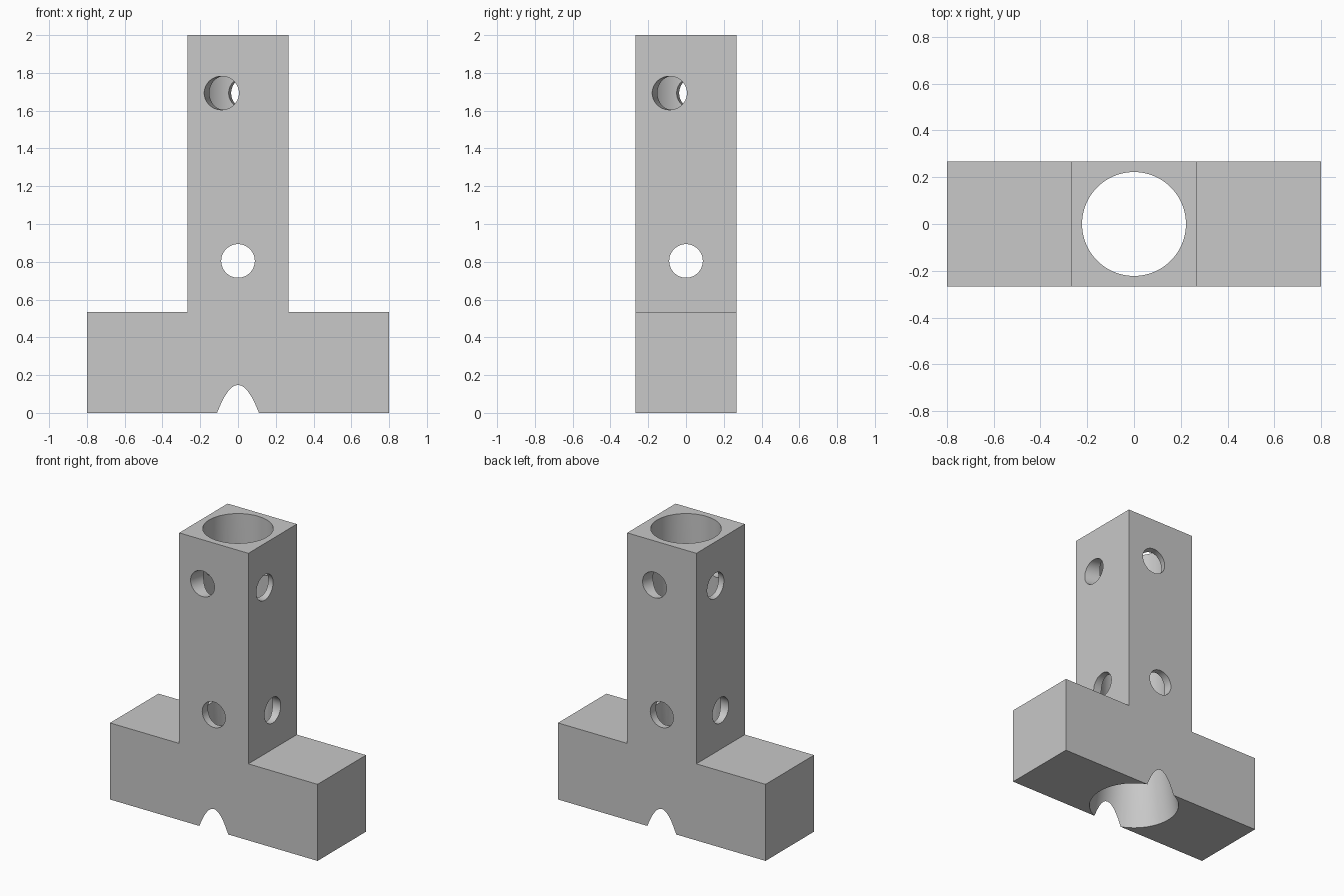
import bpy, bmesh
from math import sin, cos, pi, radians
from mathutils import Matrix, Vector

if "Cube" in bpy.data.objects:
    bpy.data.objects.remove(bpy.data.objects["Cube"], do_unlink=True)

U = 2 / 22.5          # design unit: the post is 6 units wide
HALF = 3 * U          # half thickness of post and base
SIDES = 96

grey = bpy.data.materials.new("plain grey")
grey.use_nodes = True
colour = (0.58, 0.58, 0.58, 1)
grey.diffuse_color = colour
grey.node_tree.nodes["Principled BSDF"].inputs["Base Color"].default_value = colour


def make_object(name, bm):
    bmesh.ops.recalc_face_normals(bm, faces=bm.faces)
    mesh = bpy.data.meshes.new(name)
    bm.to_mesh(mesh)
    bm.free()
    mesh.materials.append(grey)
    obj = bpy.data.objects.new(name, mesh)
    bpy.context.collection.objects.link(obj)
    return obj


def t_block():
    """Inverted T outline extruded from front to back."""
    right = [(9 * U, 0), (9 * U, 6 * U), (HALF, 6 * U), (HALF, 2)]
    outline = right + [(-x, z) for x, z in reversed(right)]
    bm = bmesh.new()
    face = bm.faces.new([bm.verts.new((x, -HALF, z)) for x, z in outline])
    new = bmesh.ops.extrude_face_region(bm, geom=[face])["geom"]
    verts = [g for g in new if isinstance(g, bmesh.types.BMVert)]
    bmesh.ops.translate(bm, verts=verts, vec=(0, 2 * HALF, 0))
    return make_object("post_and_base", bm)


def lathe(name, profile):
    """Closed solid of revolution about z from (radius, z) pairs."""
    bm = bmesh.new()
    rings = [[bm.verts.new((r * cos(2 * pi * i / SIDES), r * sin(2 * pi * i / SIDES), z))
              for i in range(SIDES)] for r, z in profile]
    for low, high in zip(rings, rings[1:]):
        for i in range(SIDES):
            j = (i + 1) % SIDES
            bm.faces.new((low[i], low[j], high[j], high[i]))
    bm.faces.new(rings[0])
    bm.faces.new(rings[-1])
    return make_object(name, bm)


def cross_hole(name, z, offset, skew, turn):
    """Horizontal drill along y, skewed about z, then turned to its face."""
    obj = lathe(name, [(U, -0.5), (U, 0.5)])
    obj.data.transform(Matrix.Translation((0, 0, z))
                       @ Matrix.Rotation(turn, 4, "Z")
                       @ Matrix.Translation((offset, 0, 0))
                       @ Matrix.Rotation(-skew, 4, "Z")
                       @ Matrix.Rotation(pi / 2, 4, "X"))
    return obj


block = t_block()

# Straight bore with a flared mouth that breaks through front and back
slope = 0.75 / 5
bore = lathe("bore_cutter", [(3.25 * U + 0.1 * slope, -0.1), (2.5 * U, 5 * U), (2.5 * U, 2.1)])
cutters = [bore]

# Straight lower holes and skewed upper holes, one pair per direction
for label, turn in (("front", 0), ("side", pi / 2)):
    cutters.append(cross_hole("lower_" + label + "_cutter", 9.05 * U, 0, 0, turn))
    cutters.append(cross_hole("upper_" + label + "_cutter", 19.05 * U, -0.0155, radians(15), turn))

bpy.context.view_layer.objects.active = block
for cutter in cutters:
    mod = block.modifiers.new("cut", "BOOLEAN")
    mod.operation = "DIFFERENCE"
    mod.solver = "EXACT"
    mod.object = cutter
    bpy.ops.object.modifier_apply(modifier=mod.name)
for cutter in cutters:
    bpy.data.objects.remove(cutter, do_unlink=True)

# Smooth bores, crisp edges
bpy.ops.object.select_all(action="DESELECT")
block.select_set(True)
bpy.ops.object.shade_smooth_by_angle(angle=radians(30))
